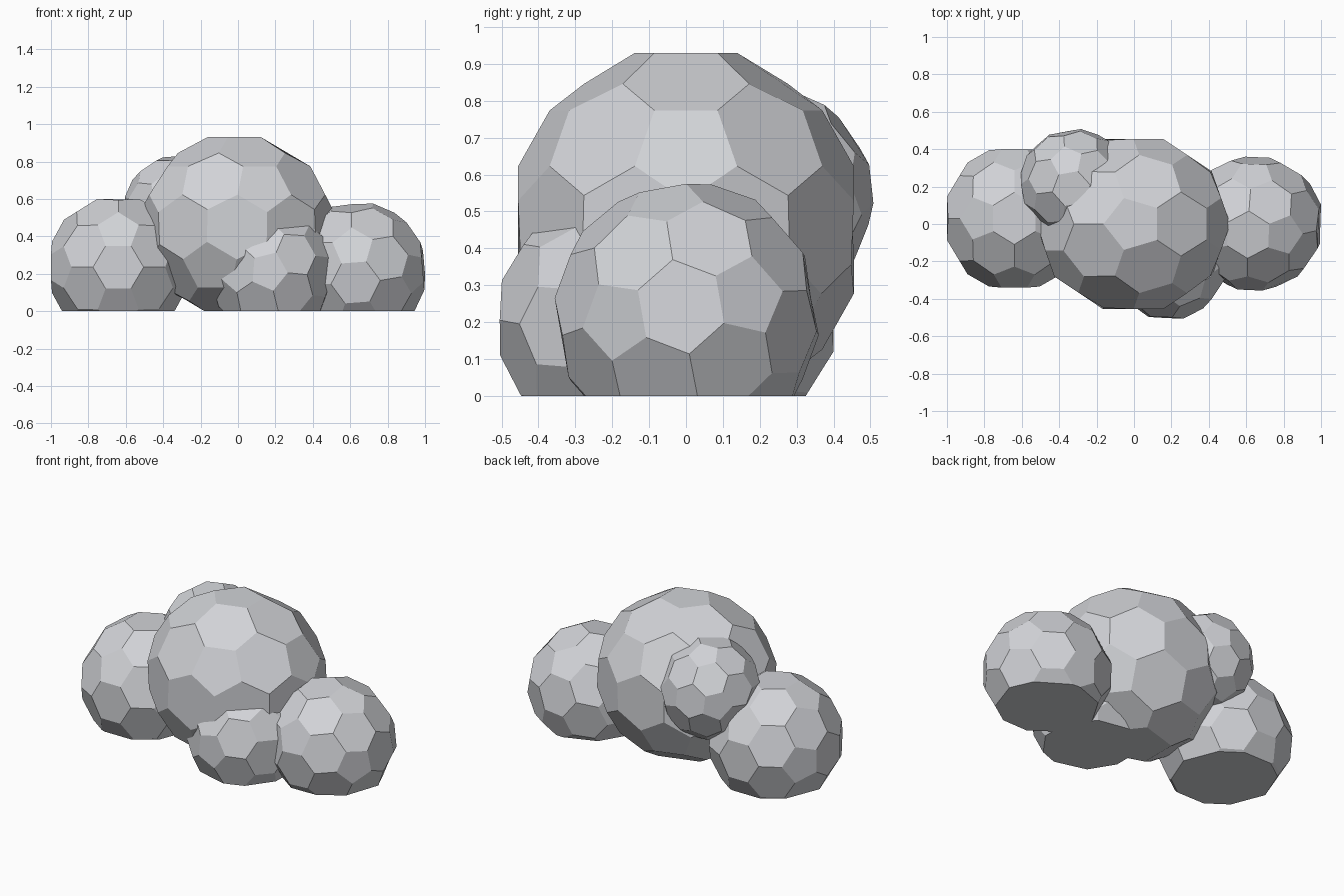
import bpy, bmesh, math
from mathutils import Euler, Vector

if "Cube" in bpy.data.objects:
    bpy.data.objects.remove(bpy.data.objects["Cube"])


def puff(name, centre, half, turn):
    """Faceted ball of pentagons and hexagons, fitted to a box of the given half sizes."""
    ico = bmesh.new()
    bmesh.ops.create_icosphere(ico, subdivisions=2, radius=1)
    ico.normal_update()
    rot = Euler([math.radians(a) for a in turn]).to_matrix()
    pts = [rot @ f.calc_center_median() for f in ico.faces]
    size = [max(abs(p[i]) for p in pts) for i in range(3)]
    ico.faces.index_update()

    bm = bmesh.new()
    verts = [bm.verts.new([centre[i] + p[i] * half[i] / size[i] for i in range(3)])
             for p in pts]
    # One flat-looking facet for every vertex of the triangle ball
    for v in ico.verts:
        n = v.co.normalized()
        u = n.orthogonal().normalized()
        w = n.cross(u)

        def angle(f):
            c = f.calc_center_median()
            return math.atan2(c.dot(w), c.dot(u))

        bm.faces.new([verts[f.index] for f in sorted(v.link_faces, key=angle)])
    bm.normal_update()
    mesh = bpy.data.meshes.new(name)
    bm.to_mesh(mesh)
    bm.free()
    ico.free()
    ob = bpy.data.objects.new(name, mesh)
    bpy.context.collection.objects.link(ob)
    return ob


# Large middle puff and the four smaller ones around it
cloud = puff("cloud", (-0.005, 0, 0.45), (0.52, 0.455, 0.48), (0, 0, 0))
others = [
    puff("left_puff", (-0.64, 0.03, 0.235), (0.36, 0.37, 0.365), (0, -31.72, 0)),
    puff("right_puff", (0.64, 0.002, 0.215), (0.36, 0.358, 0.36), (25, 15, 40)),
    puff("front_puff", (0.18, -0.165, 0.205), (0.335, 0.34, 0.345), (-20, 30, 15)),
    puff("back_puff", (-0.32, 0.22, 0.54), (0.285, 0.288, 0.29), (35, -15, 25)),
]

# Join the puffs into one skin
bpy.context.view_layer.objects.active = cloud
for ob in others:
    mod = cloud.modifiers.new(ob.name, 'BOOLEAN')
    mod.operation = 'UNION'
    mod.solver = 'EXACT'
    mod.object = ob
    bpy.ops.object.modifier_apply(modifier=mod.name)
    bpy.data.objects.remove(ob)

# Flat underside
bm = bmesh.new()
bm.from_mesh(cloud.data)
cut = bmesh.ops.bisect_plane(bm, geom=bm.verts[:] + bm.edges[:] + bm.faces[:],
                             plane_co=(0, 0, 0), plane_no=(0, 0, 1), clear_inner=True)
rim = [e for e in cut["geom_cut"] if isinstance(e, bmesh.types.BMEdge)]
bmesh.ops.triangle_fill(bm, edges=rim, use_beauty=True, normal=Vector((0, 0, -1)))
bmesh.ops.recalc_face_normals(bm, faces=bm.faces[:])
for f in bm.faces:
    f.smooth = False
bm.to_mesh(cloud.data)
bm.free()

# Pale grey
grey = bpy.data.materials.new("pale_grey")
grey.diffuse_color = (0.64, 0.65, 0.68, 1)
grey.use_nodes = True
grey.node_tree.nodes["Principled BSDF"].inputs["Base Color"].default_value = grey.diffuse_color
cloud.data.materials.clear()
cloud.data.materials.append(grey)
for p in cloud.data.polygons:
    p.material_index = 0
